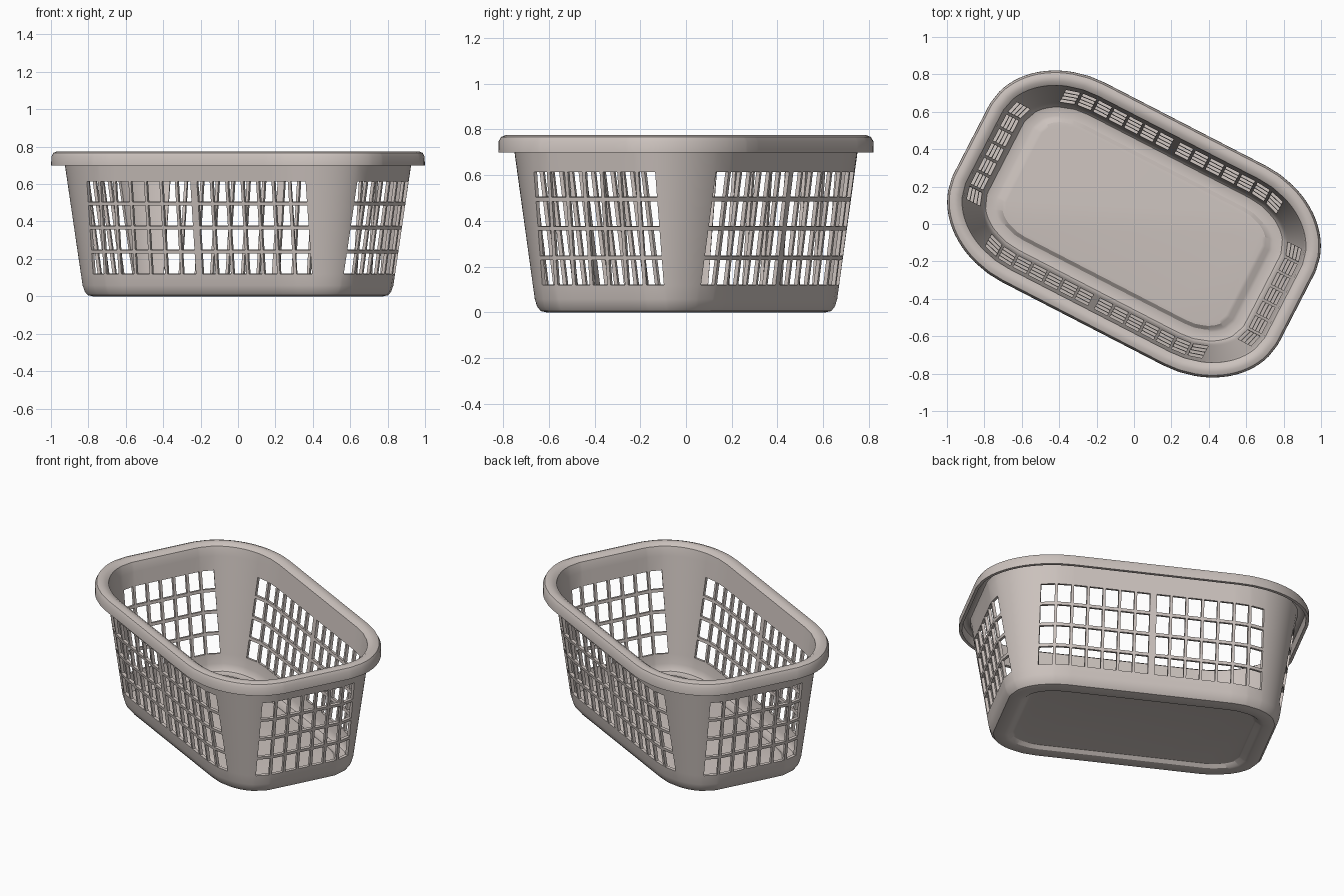
import bpy, bmesh, math
from mathutils import Matrix

if "Cube" in bpy.data.objects:
    bpy.data.objects.remove(bpy.data.objects["Cube"])

T = 0.018            # shell thickness
FU, FV = 0.48, 0.20  # half lengths of the straight stretches
BAR = 0.016

# Column positions over one quarter of the outline
slot_l = (0.655 - 0.02 - 6 * BAR) / 7
slot_s = (0.59 - 6 * BAR) / 7
long_u = []
for i in range(7):
    s = 0.02 + i * (slot_l + BAR)
    long_u += [s, s + slot_l]
short_v = [slot_s / 2]
for i in range(3):
    s = slot_s / 2 + BAR + i * (slot_s + BAR)
    short_v += [s, s + slot_s]
short_v.reverse()
NC = 12              # corner steps


def ring(A, B):
    """Rounded outline with half sizes A, B; columns stay aligned with the slots."""
    a, b = A - FU, B - FV

    def at(t):
        return (FU + a * math.sin(t), FV + b * math.cos(t))
    ta = [math.asin(max(0, u - FU) / max(a, 0.32)) for u in long_u]
    tb = [math.acos(max(0, v - FV) / max(b, 0.22)) for v in short_v]
    q = [(u, B) if u <= FU else at(t) for u, t in zip(long_u, ta)]
    q += [at(ta[-1] + (tb[0] - ta[-1]) * k / NC) for k in range(1, NC)]
    q += [(A, v) if v <= FV else at(t) for v, t in zip(short_v, tb)]
    r = q[::-1]
    return (q + [(u, -v) for u, v in r] + [(-u, -v) for u, v in q]
            + [(-u, v) for u, v in r])


# Which column gaps hold slots
f = [i % 2 == 0 for i in range(13)] + [False] * NC + [i % 2 == 0 for i in range(6)]
open_col = (f + [True] + f[::-1] + [False]) * 2

# Profile from floor panel to lip: (half length, half width, height, slot row above)
prof = [(0.66, 0.31, 0.032, False), (0.675, 0.325, 0.030, False),
        (0.70, 0.345, 0.012, False), (0.72, 0.36, T / 2, False),
        (0.755, 0.39, T / 2, False), (0.777, 0.412, 0.014, False),
        (0.79, 0.425, 0.03, False)]


def wall(z, is_open):
    k = z / 0.70
    return (0.791 + 0.105 * k, 0.426 + 0.095 * k, z, is_open)


prof.append(wall(0.06, False))
row = (0.615 - 0.12 - 3 * T) / 4
for i in range(4):
    z = 0.12 + i * (row + T)
    prof += [wall(z, True), wall(z + row, False)]
prof += [wall(0.70, False), wall(0.73, False)]
for d, z in [(0.072, 0.752), (0.055, 0.764), (0.034, 0.766), (0.018, 0.760),
             (0.010, 0.745), (0.009, 0.70)]:
    prof.append((0.98 - d, 0.60 - d, z, False))

# Basket shell: floor, slotted walls and rolled rim
bm = bmesh.new()
rings = [[bm.verts.new((u, v, z)) for u, v in ring(A, B)] for A, B, z, _ in prof]
n = len(rings[0])
bm.faces.new(rings[0])
for (lo, hi), p in zip(zip(rings, rings[1:]), prof):
    for i in range(n):
        if p[3] and open_col[i]:
            continue
        j = (i + 1) % n
        bm.faces.new((lo[i], lo[j], hi[j], hi[i]))
bmesh.ops.recalc_face_normals(bm, faces=bm.faces)
bm.transform(Matrix.Rotation(math.radians(-27.3), 4, 'Z'))
me = bpy.data.meshes.new("laundry_basket")
bm.to_mesh(me)
bm.free()
ob = bpy.data.objects.new("laundry_basket", me)
bpy.context.collection.objects.link(ob)

mat = bpy.data.materials.new("warm_grey_plastic")
mat.diffuse_color = (0.60, 0.54, 0.51, 1)
mat.use_nodes = True
mat.node_tree.nodes["Principled BSDF"].inputs["Base Color"].default_value = mat.diffuse_color
me.materials.append(mat)

# Give the shell its thickness, then smooth it
bpy.context.view_layer.objects.active = ob
ob.select_set(True)
sol = ob.modifiers.new("thickness", 'SOLIDIFY')
sol.thickness = T
sol.offset = 0
sol.use_even_offset = True
bpy.ops.object.modifier_apply(modifier=sol.name)
bpy.ops.object.shade_smooth_by_angle(angle=math.radians(30))
